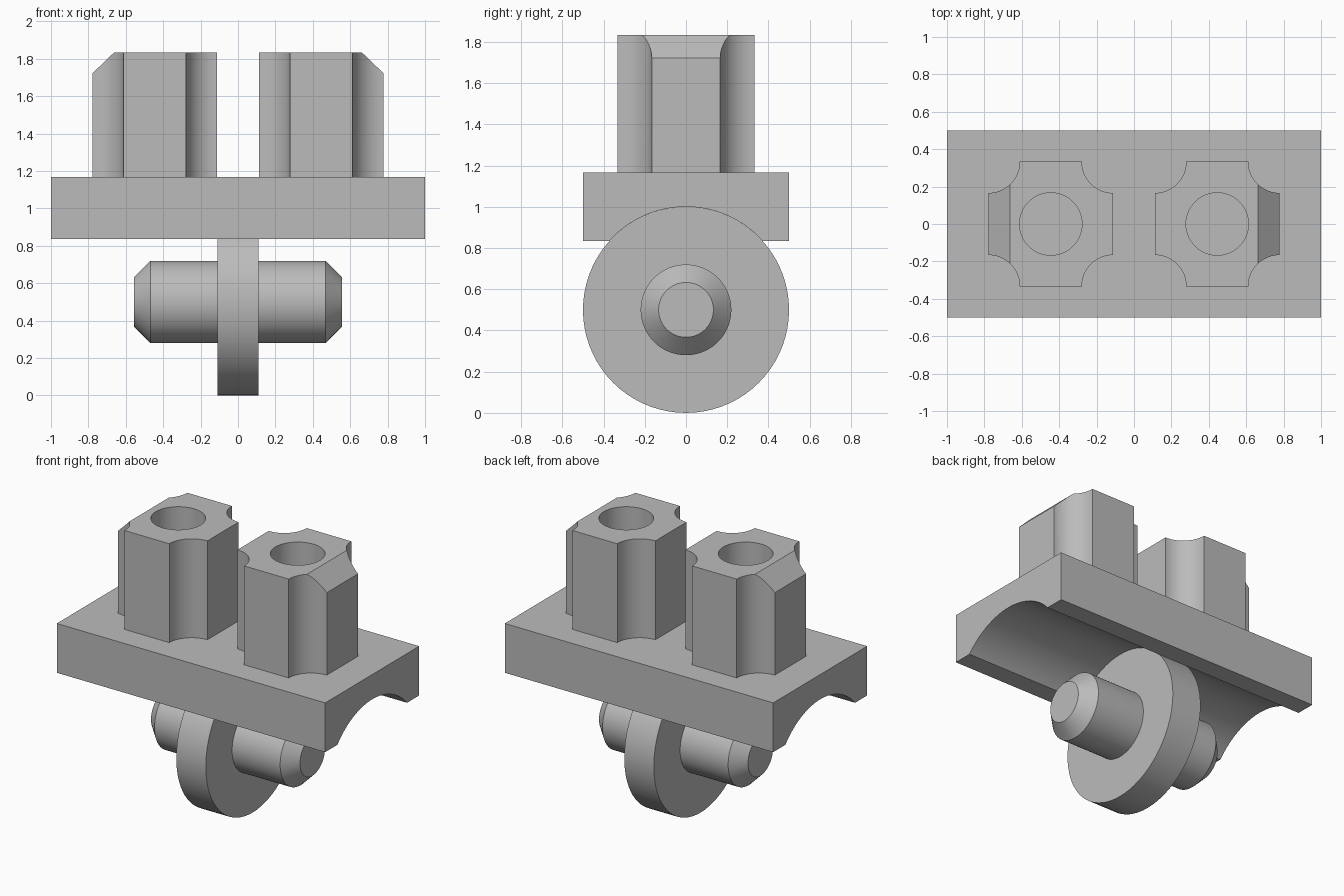
import bpy
import bmesh
from math import sin, cos, pi, asin, sqrt
from mathutils import Vector

cube = bpy.data.objects.get("Cube")
if cube:
    bpy.data.objects.remove(cube, do_unlink=True)

grey = bpy.data.materials.new("light grey")
grey.use_nodes = True
grey.diffuse_color = (0.5, 0.5, 0.5, 1)
grey.node_tree.nodes["Principled BSDF"].inputs["Base Color"].default_value = (0.5, 0.5, 0.5, 1)


def finish(name, bm):
    """Turn a bmesh into an object with the shared material."""
    bmesh.ops.recalc_face_normals(bm, faces=bm.faces)
    mesh = bpy.data.meshes.new(name)
    bm.to_mesh(mesh)
    bm.free()
    mesh.materials.append(grey)
    obj = bpy.data.objects.new(name, mesh)
    bpy.context.collection.objects.link(obj)
    return obj


def activate(obj):
    bpy.ops.object.select_all(action="DESELECT")
    obj.select_set(True)
    bpy.context.view_layer.objects.active = obj


def smooth(obj):
    activate(obj)
    bpy.ops.object.shade_smooth_by_angle(angle=pi / 6)


def prism(points, direction):
    """Extrude a closed outline along a direction."""
    bm = bmesh.new()
    face = bm.faces.new([bm.verts.new(p) for p in points])
    result = bmesh.ops.extrude_face_region(bm, geom=[face], use_keep_orig=True)
    moved = [v for v in result["geom"] if isinstance(v, bmesh.types.BMVert)]
    bmesh.ops.translate(bm, verts=moved, vec=direction)
    return bm


def lathe_x(name, profile, z, sides=72):
    """Capped solid of revolution about x from (x, radius) pairs."""
    bm = bmesh.new()
    rings = [[bm.verts.new((x, r * sin(2 * pi * i / sides), z + r * cos(2 * pi * i / sides)))
              for i in range(sides)] for x, r in profile]
    for a, b in zip(rings, rings[1:]):
        for i in range(sides):
            j = (i + 1) % sides
            bm.faces.new((a[i], a[j], b[j], b[i]))
    bm.faces.new(rings[0])
    bm.faces.new(rings[-1])
    smooth(finish(name, bm))


RADIUS = 0.5
BASE, DECK, TOP = 0.835, 1.167, 1.833

# Plate with a round channel along its underside
edge = asin(sqrt(RADIUS ** 2 - (BASE - RADIUS) ** 2) / RADIUS)
outline = [(-1, 0.5, BASE), (-1, 0.5, DECK), (-1, -0.5, DECK), (-1, -0.5, BASE)]
steps = 32
for i in range(steps + 1):
    a = -edge + 2 * edge * i / steps
    outline.append((-1, RADIUS * sin(a), RADIUS + RADIUS * cos(a)))
smooth(finish("plate", prism(outline, (2, 0, 0))))

# Wheel and chamfered axle
lathe_x("wheel", [(-0.11, RADIUS), (0.11, RADIUS)], RADIUS)
lathe_x("axle", [(-0.555, 0.133), (-0.468, 0.22), (0.468, 0.22), (0.555, 0.133)], RADIUS)

# Two hollow posts with scooped corners and a chamfered outer top edge
HALF, SCOOP, OFFSET = 0.333, 0.167, 0.445
for side, name in ((1, "left_post"), (-1, "right_post")):
    outline = []
    for k in range(4):
        turn = k * pi / 2
        for i in range(17):
            a = 1.5 * pi - i / 16 * pi / 2
            x, y = HALF + SCOOP * cos(a), HALF + SCOOP * sin(a)
            outline.append((side * OFFSET + x * cos(turn) - y * sin(turn),
                            x * sin(turn) + y * cos(turn), DECK))
    bm = prism(outline, (0, 0, TOP - DECK))
    cut = bmesh.ops.bisect_plane(
        bm, geom=bm.verts[:] + bm.edges[:] + bm.faces[:], dist=1e-5,
        plane_co=(side * 0.663, 0, TOP), plane_no=Vector((side, 0, 1.04)), clear_outer=True)
    rim = [e for e in cut["geom_cut"] if isinstance(e, bmesh.types.BMEdge)]
    bmesh.ops.holes_fill(bm, edges=rim, sides=0)
    post = finish(name, bm)

    # Bore through the post
    bm = bmesh.new()
    bmesh.ops.create_cone(bm, cap_ends=True, segments=64, radius1=SCOOP, radius2=SCOOP, depth=1)
    bmesh.ops.translate(bm, verts=bm.verts, vec=(side * OFFSET, 0, 1.5))
    cutter = finish("bore_cutter", bm)
    cutter.hide_render = True
    bore = post.modifiers.new("bore", "BOOLEAN")
    bore.operation, bore.solver, bore.object = "DIFFERENCE", "EXACT", cutter
    activate(post)
    bpy.ops.object.modifier_apply(modifier=bore.name)
    bpy.data.objects.remove(cutter, do_unlink=True)
    smooth(post)
